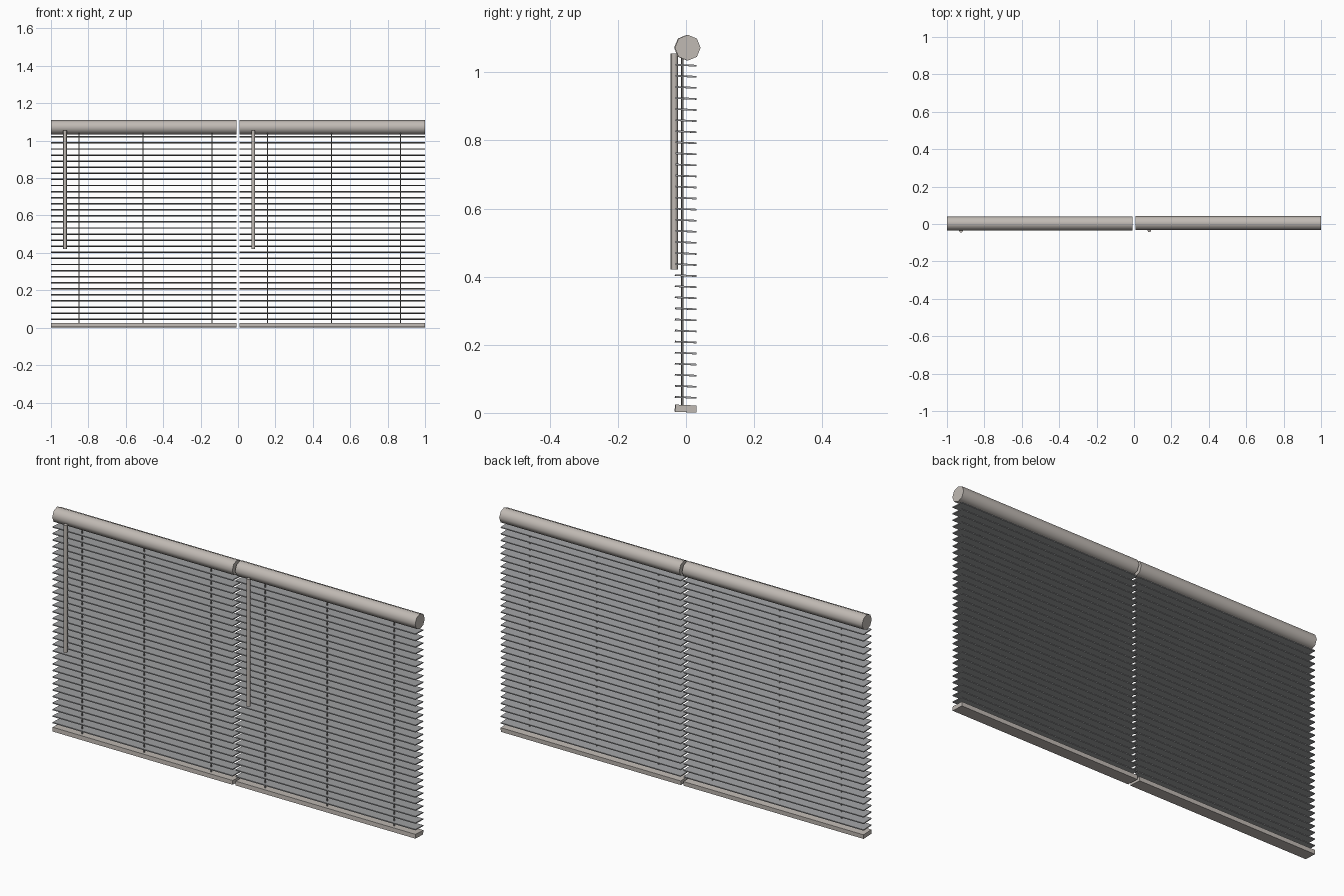
import bpy, math
from mathutils import Matrix

if "Cube" in bpy.data.objects:
    bpy.data.objects.remove(bpy.data.objects["Cube"])

WIDTH = 0.993
TILT = math.radians(-2.5)


def material(name, color):
    m = bpy.data.materials.new(name)
    m.diffuse_color = (*color, 1)
    m.use_nodes = True
    m.node_tree.nodes["Principled BSDF"].inputs["Base Color"].default_value = m.diffuse_color
    return m


FRAME = material("warm_grey", (0.53, 0.49, 0.455))
SLAT = material("slat_grey", (0.36, 0.365, 0.375))
CORD = material("cord_grey", (0.30, 0.29, 0.28))


def box(name, loc, size, mat, tilt=0.0):
    bpy.ops.mesh.primitive_cube_add(size=1)
    o = bpy.context.object
    o.name = name
    o.data.transform(Matrix.Rotation(tilt, 4, 'X') @ Matrix.Diagonal((*size, 1)))
    o.location = loc
    o.data.materials.append(mat)
    return o


def rod(name, loc, radius, length, sides, mat, along_x=False):
    bpy.ops.mesh.primitive_cylinder_add(vertices=sides, radius=radius, depth=length)
    o = bpy.context.object
    o.name = name
    if along_x:
        o.data.transform(Matrix.Rotation(math.pi / 2, 4, 'Y'))
    o.location = loc
    o.data.materials.append(mat)
    bpy.ops.object.shade_smooth_by_angle(angle=math.radians(50))
    return o


def blind(side, x0, dy):
    cx = x0 + WIDTH / 2
    # Octagonal head tube
    rod(side + "_head_tube", (cx, 0.003 + dy, 1.072), 0.038, WIDTH, 8, FRAME, True)
    # Stack of slats: one mesh repeated upward
    slat = box(side + "_slats", (cx, -0.002 + dy, 0.0455), (WIDTH, 0.062, 0.005), SLAT, TILT)
    arr = slat.modifiers.new("stack", 'ARRAY')
    arr.count = 31
    arr.use_relative_offset = False
    arr.use_constant_offset = True
    arr.constant_offset_displace = (0, 0, 0.0325)
    # Bottom rail
    box(side + "_bottom_rail", (cx, -0.002 + dy, 0.0125), (WIDTH, 0.062, 0.021), FRAME, TILT)
    # Ladder cords, ending inside the rail
    for i, dx in enumerate((0.15, 0.492, 0.861)):
        rod(f"{side}_cord_{i + 1}", (x0 + dx, -0.012 + dy, 0.53), 0.003, 1.05, 8, CORD)
    # Tilt wand
    rod(side + "_wand", (x0 + 0.075, -0.036 + dy, 0.738), 0.010, 0.635, 8, FRAME)


blind("left", -1.0, 0.0)
blind("right", 1.0 - WIDTH, 0.002)
